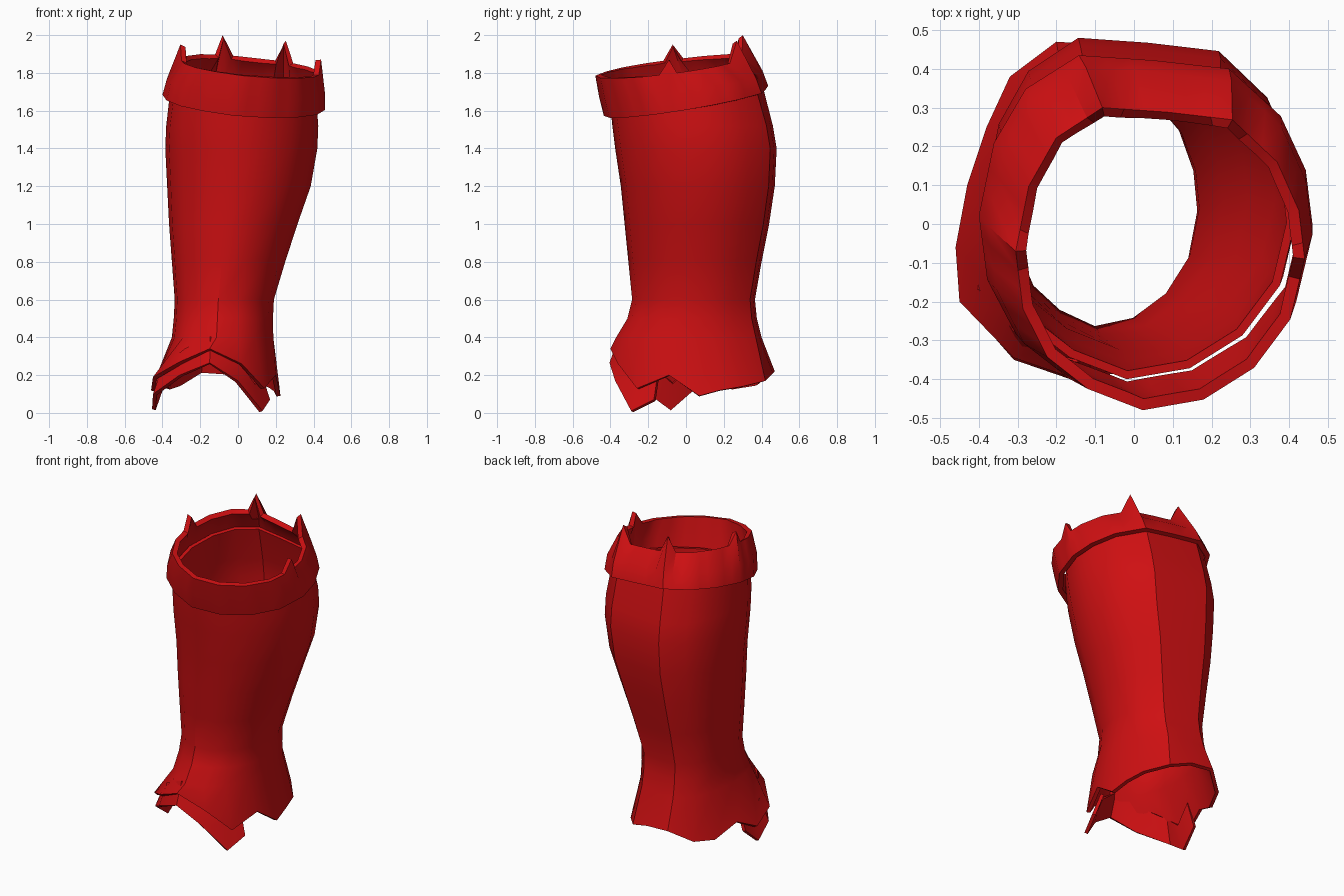
import bpy, bmesh

if "Cube" in bpy.data.objects:
    bpy.data.objects.remove(bpy.data.objects["Cube"])

red = bpy.data.materials.new("deep_red")
red.diffuse_color = (0.62, 0.005, 0.006, 1)
red.use_nodes = True
red.node_tree.nodes["Principled BSDF"].inputs["Base Color"].default_value = red.diffuse_color

# Unit cross-section of the leg, counter-clockwise from the right side
OUTLINE = [(1, 0), (.96, .32), (.81, .64), (.5, .92), (.05, .97), (-.4, 1), (-.72, .8), (-.91, .48),
           (-1, .05), (-.95, -.33), (-.78, -.65), (-.5, -.86), (-.12, -1), (.3, -.93), (.65, -.72), (.9, -.4)]


def ring(x0, x1, y0, y1, z, slope_x=0, slope_y=0, sub=1):
    """Fit the outline to an extent, with an optional tilt and finer steps."""
    pts = []
    for i, a in enumerate(OUTLINE):
        b = OUTLINE[(i + 1) % len(OUTLINE)]
        for k in range(sub):
            u, v = (a[j] + (b[j] - a[j]) * k / sub for j in (0, 1))
            x = (x0 + x1) / 2 + u * (x1 - x0) / 2
            y = (y0 + y1) / 2 + v * (y1 - y0) / 2
            pts.append((x, y, z + slope_x * x + slope_y * y))
    return pts


def shell(name, rings, thickness, closed=True):
    """Skin the rings from bottom to top and give the wall a thickness."""
    bm = bmesh.new()
    rows = [[bm.verts.new(p) for p in r] for r in rings]
    n = len(rows[0])
    for lo, hi in zip(rows, rows[1:]):
        for i in range(n if closed else n - 1):
            j = (i + 1) % n
            bm.faces.new((lo[i], lo[j], hi[j], hi[i]))
    me = bpy.data.meshes.new(name)
    bm.to_mesh(me)
    bm.free()
    me.materials.append(red)
    ob = bpy.data.objects.new(name, me)
    bpy.context.collection.objects.link(ob)
    wall = ob.modifiers.new("wall", 'SOLIDIFY')
    wall.thickness = thickness
    wall.offset = -1
    bpy.context.view_layer.objects.active = ob
    ob.select_set(True)
    bpy.ops.object.modifier_apply(modifier="wall")
    bpy.ops.object.shade_smooth_by_angle(angle=0.6)
    ob.select_set(False)
    return ob


# Leg: arched, torn hem at the ankle, then rings up to the collar
hem = [(.225, .07, .09), (.21, .18, .12), (.18, .30, .14), (.08, .42, .17), (-.05, .46, .21), (-.2, .47, .22),
       (-.32, .38, .15), (-.38, .25, .13), (-.43, .10, .20), (-.46, -.06, .12), (-.45, -.2, .19),
       (-.31, -.345, .27), (-.15, -.40, .34), (.02, -.36, .26), (.14, -.26, .13), (.2, -.09, .2)]
leg = [hem]
for x0, x1, y0, y1, z in [(-.35, .187, -.37, .40, .40), (-.34, .185, -.31, .375, .50), (-.335, .19, -.285, .365, .60),
                          (-.35, .25, -.305, .40, .80), (-.365, .315, -.325, .44, 1.0), (-.375, .385, -.345, .47, 1.2),
                          (-.385, .42, -.375, .48, 1.4), (-.38, .425, -.39, .46, 1.52)]:
    leg.append(ring(x0, x1, y0, y1, z))
leg.append(ring(-.36, .415, -.40, .405, 1.67, -.06, .14))
shell("leg", leg, 0.022)

# Under layer: second arched flap showing below the front of the hem
flap = [(-.44, .03, .12), (-.455, -.08, .02), (-.45, -.19, .10), (-.31, -.35, .20), (-.15, -.405, .265),
        (.0, -.375, .17), (.13, -.29, .01), (.17, -.17, .07)]
flap_top = [(-.13 + (x + .13) * .85, y * .88, z + .14) for x, y, z in flap]
shell("front_flap", [flap, flap_top], 0.02, closed=False)

# Collar: tilted band with four torn points on the rim
rim = ring(-.305, .44, -.48, .30, 1.85, -.10, .13, sub=3)
for i, peak in ((0, 1.87), (9, 1.97), (15, 2.0), (24, 1.95)):
    rim[i] = (rim[i][0], rim[i][1], peak)
collar = [ring(-.40, .46, -.435, .435, 1.645, -.09, .17, sub=3),
          ring(-.375, .46, -.46, .405, 1.74, -.09, .15, sub=3), rim]
shell("collar", collar, 0.03)
